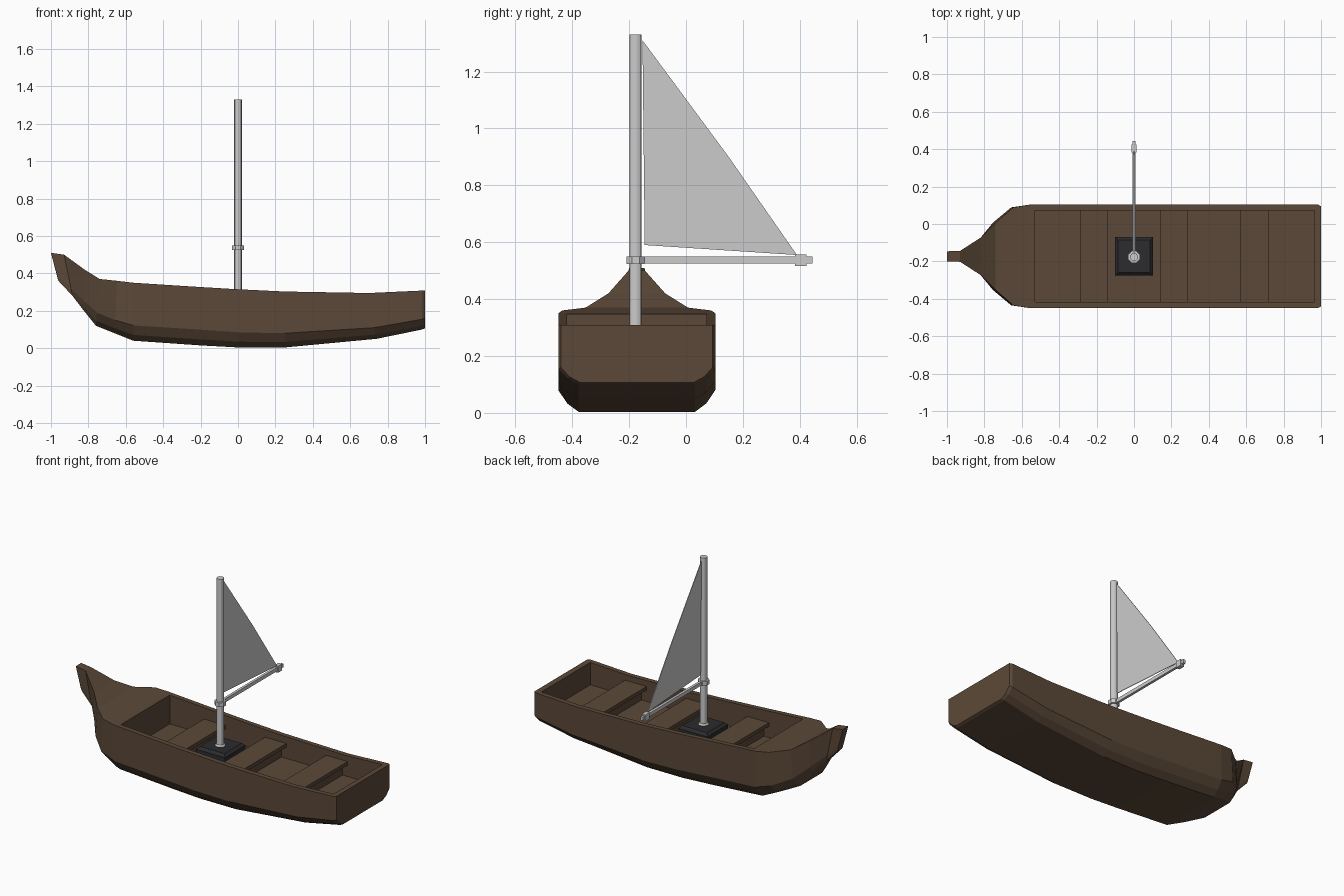
import bpy, bmesh
from math import pi
from mathutils import Matrix, Vector

if "Cube" in bpy.data.objects:
    bpy.data.objects.remove(bpy.data.objects["Cube"])

C = -0.173      # centre line of the hull in y
FLOOR = 0.165


def material(name, rgb):
    m = bpy.data.materials.new(name)
    m.diffuse_color = (*rgb, 1)
    m.use_nodes = True
    m.node_tree.nodes["Principled BSDF"].inputs["Base Color"].default_value = m.diffuse_color
    return m


WOOD = material("brown_wood", (0.105, 0.066, 0.04))
DARK = material("dark_block", (0.025, 0.025, 0.028))


def finish(name, bm, mat=None):
    bmesh.ops.recalc_face_normals(bm, faces=bm.faces[:])
    me = bpy.data.meshes.new(name)
    bm.to_mesh(me)
    bm.free()
    ob = bpy.data.objects.new(name, me)
    bpy.context.collection.objects.link(ob)
    if mat:
        me.materials.append(mat)
    return ob


def box(name, lo, hi, mat=None, bevel=0):
    bm = bmesh.new()
    size = Vector(hi) - Vector(lo)
    mid = (Vector(hi) + Vector(lo)) / 2
    bmesh.ops.create_cube(bm, size=1, matrix=Matrix.Translation(mid) @ Matrix.Diagonal((*size, 1)))
    if bevel:
        top = [e for e in bm.edges if all(v.co.z > hi[2] - 1e-5 for v in e.verts)]
        bmesh.ops.bevel(bm, geom=top, offset=bevel, segments=1, affect='EDGES')
    return finish(name, bm, mat)


def cylinder(name, r, z0, z1, y, sides=12, r2=None):
    bm = bmesh.new()
    bmesh.ops.create_cone(bm, cap_ends=True, segments=sides, radius1=r, radius2=r2 or r,
                          depth=z1 - z0, matrix=Matrix.Translation((0, y, (z0 + z1) / 2))
                          @ Matrix.Rotation(pi / sides, 4, 'Z'))
    ob = finish(name, bm)
    ob.select_set(True)
    bpy.context.view_layer.objects.active = ob
    bpy.ops.object.shade_smooth_by_angle()
    ob.select_set(False)
    return ob


# Hull stations: top x, half width, z; chine z; bottom x, half width, z
STATIONS = [
    (-1.00, .027, .51, .39, -.96, .022, .36),
    (-.93, .029, .50, .32, -.885, .024, .28),
    (-.82, .10, .42, .25, -.82, .07, .195),
    (-.74, .18, .37, .19, -.76, .11, .12),
    (-.645, .262, .36, .15, -.66, .17, .08),
    (-.56, .276, .35, .122, -.56, .205, .04),
    (-.25, .276, .33, .10, -.20, .205, .015),
    (.0, .276, .315, .085, .0, .205, .004),
    (.25, .276, .303, .08, .25, .205, .004),
    (.70, .276, .295, .11, .74, .205, .05),
    (.985, .276, .308, .155, .985, .205, .10),
    (1.0, .267, .309, .16, 1.0, .20, .107),
]


def hull():
    bm = bmesh.new()
    rings = []
    for xt, wt, zt, zc, xb, wb, zb in STATIONS:
        xc = xt + (xb - xt) * (zt - zc) / (zt - zb)
        half = [(xt, wt, zt), (xc, wt, zc),
                ((xc + xb) / 2, wb + (wt - wb) * .55, zb + (zc - zb) * .38), (xb, wb, zb)]
        pts = half + [(x, -y, z) for x, y, z in reversed(half)]
        rings.append([bm.verts.new((x, C + y, z)) for x, y, z in pts])
    for a, b in zip(rings, rings[1:]):
        for i in range(8):
            j = (i + 1) % 8
            bm.faces.new((a[i], a[j], b[j], b[i]))
    bm.faces.new(rings[0])
    bm.faces.new(rings[-1])
    return finish("hull", bm, WOOD)


# Hull hollowed out behind the bow deck
body = hull()
cutter = box("interior_cutter", (-.53, C - .245, FLOOR), (.965, C + .245, .8), WOOD)
cutter.hide_render = True
cutter.hide_viewport = True
cutter.display_type = 'WIRE'
cut = body.modifiers.new("hollow", 'BOOLEAN')
cut.operation = 'DIFFERENCE'
cut.solver = 'EXACT'
cut.object = cutter

# Three benches, each a plank on a narrower support
for n, x in enumerate((-.215, .215, .645), 1):
    box(f"seat_{n}", (x - .075, C - .247, .237), (x + .075, C + .247, .26), WOOD)
    box(f"seat_support_{n}", (x - .04, C - .246, FLOOR - .005), (x + .04, C + .246, .238), WOOD)

# Mast with its block, foot ring and collar
box("mast_block", (-.102, C - .103, FLOOR - .005), (.102, C + .103, .268), DARK, bevel=.016)
MY = -.177
cylinder("mast_foot", .033, .266, .278, MY, r2=.025)
cylinder("mast", .022, .26, 1.33, MY)
cylinder("boom_collar", .034, .524, .55, MY, sides=8)

# Boom and its end fitting
box("boom", (-.008, MY + .015, .526), (.008, .445, .549))
box("boom_end", (-.013, .383, .516), (.013, .424, .557))

# Sail: thin sheet with a slightly bowed trailing edge
bm = bmesh.new()
outline = [(-.145, .59), (.39, .555), (.15, .90), (-.153, 1.31)]
face = bm.faces.new([bm.verts.new((-.002, y, z)) for y, z in outline])
ext = bmesh.ops.extrude_face_region(bm, geom=[face])
bmesh.ops.translate(bm, vec=(.004, 0, 0),
                    verts=[v for v in ext["geom"] if isinstance(v, bmesh.types.BMVert)])
finish("sail", bm)
